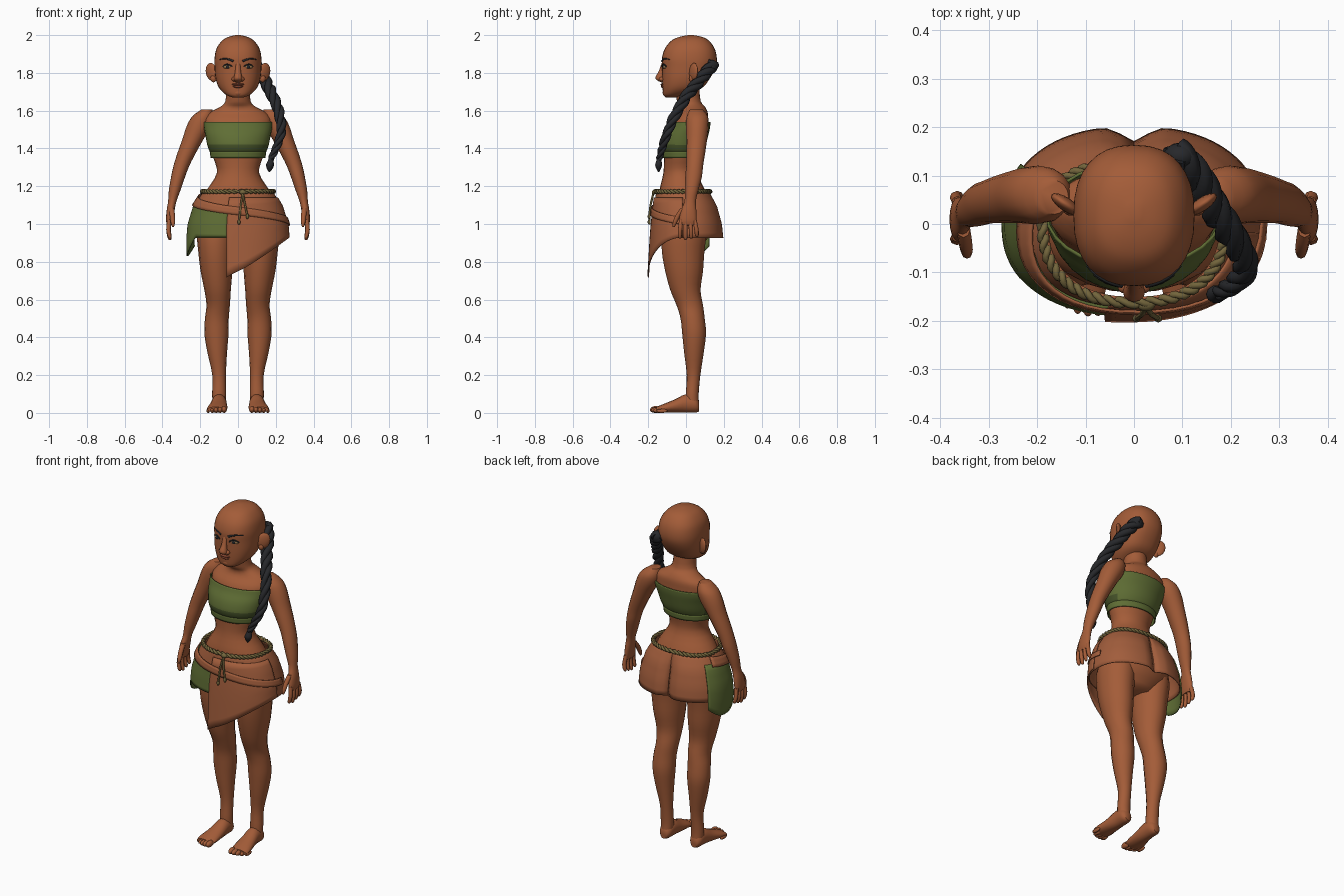
import bpy, bmesh, math
from mathutils import Vector, Matrix

if "Cube" in bpy.data.objects:
    bpy.data.objects.remove(bpy.data.objects["Cube"])


def material(name, r, g, b):
    m = bpy.data.materials.new(name)
    m.use_nodes = True
    m.diffuse_color = (r, g, b, 1)
    m.node_tree.nodes["Principled BSDF"].inputs["Base Color"].default_value = (r, g, b, 1)
    return m


SKIN = material("skin", .37, .108, .04)
LEATHER = material("skirt brown", .36, .11, .045)
GREEN = material("cloth green", .115, .155, .035)
DARK_GREEN = material("fold green", .06, .085, .022)
ROPE = material("rope tan", .17, .13, .045)
HAIR = material("hair black", .02, .021, .024)
LIP = material("lip brown", .24, .062, .03)
EYE = material("eye hazel", .34, .2, .08)


def finish(name, mesh, mats, mirror=False, thick=0, angle=50):
    for m in mats:
        mesh.materials.append(m)
    mesh.shade_smooth()
    mesh.set_sharp_from_angle(angle=math.radians(angle))
    ob = bpy.data.objects.new(name, mesh)
    bpy.context.scene.collection.objects.link(ob)
    if mirror:
        ob.modifiers.new("mirror", "MIRROR").use_mirror_merge = False
    if thick:
        mod = ob.modifiers.new("thickness", "SOLIDIFY")
        mod.thickness, mod.offset = thick, 0
    return ob


def spline(pts, n=3):
    """Smooth points of any size through the given ones."""
    out = []
    for i in range(len(pts) - 1):
        a, b, c, d = (pts[max(0, min(len(pts) - 1, i + k))] for k in (-1, 0, 1, 2))
        for j in range(n):
            t = j / n
            out.append(tuple(q + t * (r - p) / 2 + t * t * (2 * p - 5 * q + 4 * r - s) / 2
                             + t ** 3 * (3 * q - p - 3 * r + s) / 2
                             for p, q, r, s in zip(a, b, c, d)))
    return out + [tuple(pts[-1])]


def skin_rows(name, rows, mats, closed=True, caps=True, rule=None, **kw):
    bm = bmesh.new()
    grid = [[bm.verts.new(p) for p in row] for row in rows]
    n = len(grid[0])
    for low, high in zip(grid, grid[1:]):
        for i in range(n if closed else n - 1):
            k = (i + 1) % n
            bm.faces.new((low[i], low[k], high[k], high[i]))
    if caps:
        bm.faces.new(grid[0])
        bm.faces.new(grid[-1])
    bmesh.ops.recalc_face_normals(bm, faces=bm.faces)
    if rule:
        for f in bm.faces:
            f.material_index = rule(f.calc_center_median())
    mesh = bpy.data.meshes.new(name)
    bm.to_mesh(mesh)
    bm.free()
    return finish(name, mesh, mats, **kw)


def power(v, e):
    return math.copysign(abs(v) ** e, v)


def loft(name, rings, mat, sides=16, e=1, along_y=False, n=3, **kw):
    """Rings are (position, centre x, other centre, radius x, other radius)."""
    rows = []
    for t, cx, c2, r1, r2 in spline(rings, n):
        row = []
        for i in range(sides):
            a = math.tau * i / sides
            u, v = cx + r1 * power(math.cos(a), e), c2 + r2 * power(math.sin(a), e)
            row.append((u, t, v) if along_y else (u, v, t))
        rows.append(row)
    return skin_rows(name, rows, mat if isinstance(mat, list) else [mat], **kw)


def ball(name, at, radii, mat, turn=0, tilt=0, **kw):
    bm = bmesh.new()
    mx = (Matrix.Translation(at) @ Matrix.Rotation(turn, 4, "Z")
          @ Matrix.Rotation(tilt, 4, "Y") @ Matrix.Diagonal((*radii, 1)))
    bmesh.ops.create_uvsphere(bm, u_segments=16, v_segments=10, radius=1, matrix=mx)
    mesh = bpy.data.meshes.new(name)
    bm.to_mesh(mesh)
    bm.free()
    return finish(name, mesh, [mat], **kw)


def tube(name, pts, radius, mat, cyclic=False, taper=lambda t: 1):
    cu = bpy.data.curves.new(name, "CURVE")
    cu.dimensions, cu.bevel_depth, cu.bevel_resolution = "3D", radius, 1
    cu.use_fill_caps = True
    s = cu.splines.new("POLY")
    s.points.add(len(pts) - 1)
    for i, p in enumerate(pts):
        s.points[i].co = (*p, 1)
        s.points[i].radius = taper(i / len(pts))
    s.use_cyclic_u = cyclic
    cu.materials.append(mat)
    ob = bpy.data.objects.new(name, cu)
    bpy.context.scene.collection.objects.link(ob)


def twist(name, path, strands, turns, offset, radius, mat, side, cyclic=False, taper=lambda t: 1):
    path = [Vector(p) for p in path]
    last = len(path) - 1
    for k in range(strands):
        pts = []
        for i, p in enumerate(path):
            t = path[min(i + 1, last)] - path[max(i - 1, 0)]
            u = t.cross(Vector(side)).normalized()
            v = t.cross(u).normalized()
            a = math.tau * (turns * i / (last + cyclic) + k / strands)
            pts.append(p + (u * math.cos(a) + v * math.sin(a)) * offset * taper(i / last))
        tube(f"{name}_strand_{k + 1}", pts, radius, mat, cyclic, taper)


# Torso with neck
loft("torso", [(.87, 0, 0, .1, .07), (.95, 0, .01, .19, .12), (1.05, 0, .01, .21, .135),
               (1.12, 0, -.01, .195, .13), (1.18, 0, -.02, .165, .12), (1.27, 0, -.03, .112, .09),
               (1.35, 0, -.025, .13, .092), (1.43, 0, -.015, .152, .103), (1.5, 0, .015, .17, .1),
               (1.55, 0, .025, .175, .092), (1.59, 0, .04, .15, .075), (1.62, 0, .035, .095, .066),
               (1.65, 0, .015, .067, .063), (1.73, 0, .005, .062, .064)], SKIN, sides=24)

# Chest wrap with a folded lower stripe at the front
loft("chest_wrap", [(1.35, 0, -.022, .142, .104), (1.385, 0, -.022, .147, .107),
                    (1.39, 0, -.022, .15, .11), (1.42, 0, -.018, .16, .12),
                    (1.47, 0, -.005, .17, .12), (1.51, 0, .012, .178, .112),
                    (1.54, 0, .02, .18, .107)], [GREEN, DARK_GREEN], sides=28, caps=False, thick=.006,
     rule=lambda c: int(1.385 < c.z < 1.42 and c.y < .03))

# Legs and feet
loft("leg", [(.05, .1, .035, .034, .034), (.1, .1, .033, .037, .034), (.2, .1, .04, .036, .036),
             (.32, .11, .042, .052, .052), (.42, .114, .043, .064, .063), (.5, .112, .035, .063, .064),
             (.57, .105, .02, .062, .07), (.65, .108, -.003, .07, .08), (.75, .114, -.01, .084, .1),
             (.85, .118, -.015, .092, .112), (.95, .12, -.01, .098, .118), (1.02, .12, 0, .085, .1)],
     SKIN, mirror=True)
loft("foot", [(.07, .1, .032, .02, .024), (.05, .1, .044, .036, .042), (0, .1, .05, .04, .049),
              (-.06, .104, .036, .047, .035), (-.12, .11, .024, .054, .023), (-.155, .113, .018, .05, .014)],
     SKIN, along_y=True, mirror=True)
for k in range(5):
    size = .018 - .0018 * k
    ball(f"toe_{k + 1}", (.074 + .021 * k, -.16 + .003 * k * k - .004 * k, size), (size * .85, .03, size),
         SKIN, mirror=True)

# Arms and hands
loft("arm", [(1.605, .165, .055, .03, .035), (1.57, .185, .06, .057, .056), (1.52, .205, .06, .066, .06),
             (1.45, .238, .057, .056, .055), (1.38, .27, .052, .049, .05), (1.31, .299, .046, .042, .045),
             (1.25, .317, .04, .037, .044), (1.18, .335, .03, .031, .036), (1.12, .348, .022, .022, .03),
             (1.07, .357, .014, .021, .041), (1.02, .363, .01, .018, .046), (.995, .364, .01, .012, .042)],
     SKIN, mirror=True)
for k in range(4):
    y = -.026 + .024 * k
    tip = .915 + .008 * abs(k - 1)
    loft(f"finger_{k + 1}", [(1.02, .364, y, .012, .011), (.97, .368, y * 1.2, .012, .0115),
                             (tip + .01, .362, y * 1.25, .01, .01), (tip, .36, y * 1.25, .004, .004)],
         SKIN, sides=8, mirror=True)
loft("thumb", [(1.085, .352, -.01, .014, .018), (1.05, .348, -.038, .014, .015),
               (1.01, .345, -.058, .012, .012), (.985, .344, -.065, .005, .006)], SKIN, sides=8, mirror=True)

# Head, ears and face
loft("head", [(1.67, 0, -.08, .03, .028), (1.685, 0, -.06, .065, .06), (1.72, 0, -.02, .1, .104),
              (1.77, 0, 0, .118, .126), (1.83, 0, .015, .124, .142), (1.88, 0, .018, .124, .145),
              (1.93, 0, .02, .113, .131), (1.97, 0, .022, .085, .1), (1.99, 0, .025, .052, .062),
              (2, 0, .025, .012, .014)], SKIN, sides=32, e=.85, n=4)
ball("ear", (.14, .04, 1.805), (.036, .014, .048), SKIN, turn=.6, tilt=.25, mirror=True)
ball("ear_lobe", (.13, .03, 1.77), (.016, .013, .02), SKIN, mirror=True)
loft("nose", [(1.86, 0, -.118, .012, .008), (1.81, 0, -.13, .015, .014), (1.778, 0, -.138, .022, .023),
              (1.762, 0, -.135, .023, .02), (1.75, 0, -.122, .012, .01)], SKIN, sides=12)
ball("nostril", (.021, -.128, 1.767), (.013, .015, .012), SKIN, mirror=True)
ball("upper_lip", (0, -.121, 1.739), (.034, .014, .007), LIP)
ball("lower_lip", (0, -.119, 1.728), (.028, .015, .008), LIP)
ball("chin", (0, -.1, 1.695), (.035, .024, .022), SKIN)


def face_y(x, grow=0):
    return .017 - .144 * (1 - (abs(x) / .124) ** 2.35) ** .425 - grow


ball("eye", (.056, face_y(.056, -.006), 1.832), (.023, .011, .011), EYE, turn=.25, mirror=True)
ball("iris", (.055, face_y(.055, .002), 1.832), (.009, .005, .0095), HAIR, turn=.25, mirror=True)
for s in (-1, 1):
    lid, brow = [], []
    for i in range(9):
        t = i / 8
        x = .031 + .05 * t
        lid.append((s * x, face_y(x, .003), 1.833 + .013 * math.sin(math.pi * t)))
        x = .024 + .072 * t
        brow.append((s * x, face_y(x), 1.862 + .013 * math.sin(2.4 * t)))
    tube("upper_eyelid", lid, .0035, HAIR)
    tube("eyebrow", brow, .006, HAIR, taper=lambda t: 1.1 - .7 * t)

# Hip outline shared by skirt pieces: height, half width, front depth, back depth
HIP = [(1.2, .165, .145, .11), (1.17, .182, .155, .12), (1.1, .226, .165, .165),
       (1.0, .257, .176, .192), (.92, .264, .182, .2), (.7, .258, .195, .2)]


def hip(a, z, out=0):
    for (z1, *p), (z0, *q) in zip(HIP, HIP[1:]):
        if z >= z0:
            break
    t = (z1 - z) / (z1 - z0)
    rx, front, back = (u + (v - u) * t + out for u, v in zip(p, q))
    x, c = rx * power(math.sin(a), .87), power(math.cos(a), .87)
    cleft = 1 - .16 * math.exp(-(x / .035) ** 2) * min(1, max(0, (1.17 - z) / .08))
    return (x, -front * c if c > 0 else -back * c * cleft, z)


def wrap(name, a0, a1, top, hem, out, mat, rows=9, cols=28):
    grid = []
    for j in range(rows + 1):
        angles = [a0 + (a1 - a0) * i / cols for i in range(cols + 1)]
        grid.append([hip(a, top(a) + (hem(a) - top(a)) * j / rows, out) for a in angles])
    skin_rows(name, grid, [mat], closed=False, caps=False, thick=.006)


# Skirt, pointed front flap, side cloth and diagonal sash
wrap("skirt", -math.pi, math.pi, lambda a: 1.175, lambda a: .925, 0, LEATHER, cols=72)
wrap("front_flap", -.18, 1.5, lambda a: 1.14, lambda a: .75 + .18 * math.sin(a), .008, LEATHER)
wrap("side_cloth", -2.15, -.16, lambda a: 1.065 + .06 * min(1, -a / 1.2),
     lambda a: .93 - .1 * max(0, math.sin(2.2 * (-a - .95))), .007, GREEN)
wrap("sash", -1.9, 1.7, lambda a: 1.09 - .038 * a, lambda a: 1.048 - .034 * a, .015, LEATHER, rows=3)

# Rope belt with a knot and two hanging ends
belt = [hip(math.tau * i / 160, 1.172, .008) for i in range(160)]
twist("belt", belt, 2, 24, .006, .0075, ROPE, (0, 0, 1), cyclic=True)
ball("belt_knot", (.025, -.168, 1.168), (.018, .012, .013), ROPE)
for x, low in ((.005, 1.01), (.05, 1.04)):
    tube("belt_end", [(.025, -.172, 1.165), ((x + .025) / 2, -.188, 1.1), (x, -.195, low)], .0055, ROPE)
    ball("belt_end_tip", (x, -.195, low), (.008, .008, .014), ROPE)

# Braid falling over the left shoulder
braid = spline([(.085, .145, 1.845), (.125, .105, 1.8), (.155, .05, 1.735), (.19, -.005, 1.665),
                (.222, -.06, 1.57), (.228, -.1, 1.48), (.2, -.127, 1.4), (.175, -.142, 1.345)], 10)
twist("braid", braid, 3, 3.5, .017, .02, HAIR, (1, .8, 0), taper=lambda t: 1 - .55 * t * t)
ball("braid_root", (.095, .14, 1.835), (.034, .028, .034), HAIR)
loft("braid_tail", [(1.36, .176, -.142, .009, .009), (1.34, .173, -.143, .013, .013),
                    (1.315, .17, -.145, .021, .019), (1.295, .168, -.145, .016, .014),
                    (1.275, .166, -.145, .003, .003)], HAIR, sides=10)
